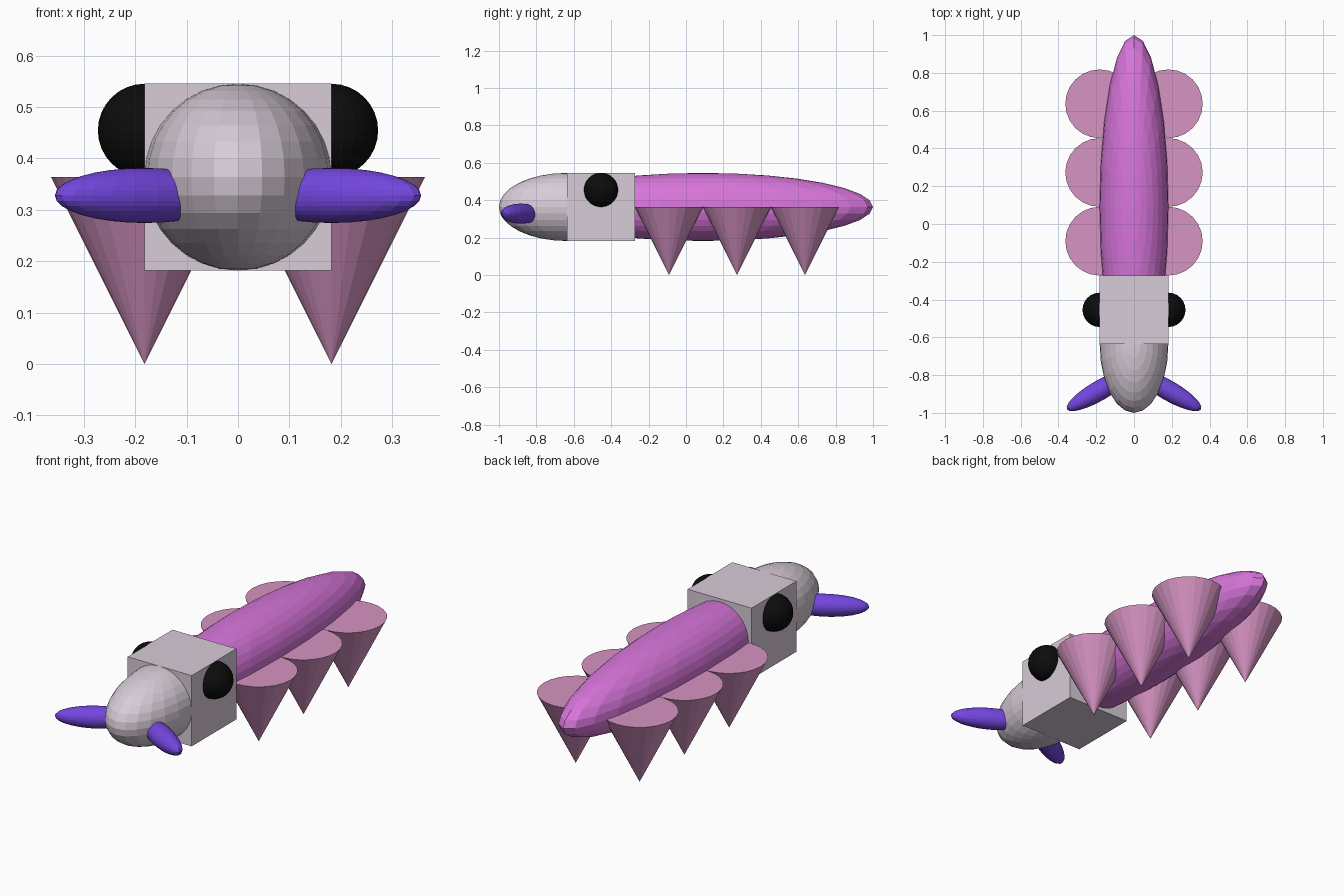
import bpy, math

if "Cube" in bpy.data.objects:
    bpy.data.objects.remove(bpy.data.objects["Cube"])

U = 2 / 11  # model grid unit


def material(name, rgb):
    def lin(c):
        c /= 255
        return c / 12.92 if c <= 0.04045 else ((c + 0.055) / 1.055) ** 2.4
    m = bpy.data.materials.new(name)
    m.diffuse_color = (*[lin(c) for c in rgb], 1)
    m.use_nodes = True
    m.node_tree.nodes["Principled BSDF"].inputs["Base Color"].default_value = m.diffuse_color
    return m


ORCHID = material("orchid", (215, 117, 218))
PALE = material("pale lilac grey", (216, 204, 216))
PINK = material("dusty pink", (214, 148, 195))
VIOLET = material("violet", (115, 70, 222))
BLACK = material("black", (12, 12, 12))


def finish(name, mat):
    ob = bpy.context.object
    ob.name = name
    ob.data.materials.append(mat)
    return ob


def ellipsoid(name, loc, radii, mat, turn=0, seg=24, rings=16):
    bpy.ops.mesh.primitive_uv_sphere_add(segments=seg, ring_count=rings, radius=1,
                                         location=loc, rotation=(0, 0, turn))
    ob = finish(name, mat)
    ob.scale = radii
    return ob


# Long body, running into the head
ellipsoid("body", (0, 0.5 * U, 2 * U), (U, 5 * U, U), ORCHID)

# Box head and rounded snout
bpy.ops.mesh.primitive_cube_add(size=2 * U, location=(0, -2.5 * U, 2 * U))
finish("head", PALE)
ellipsoid("snout", (0, -3.5 * U, 2 * U), (U, 2 * U, U), PALE)

for side, s in (("left", -1), ("right", 1)):
    # Eyes
    ellipsoid(f"{side}_eye", (s * U, -2.5 * U, 2.5 * U), (U / 2,) * 3, BLACK)
    # Splayed mandibles
    ellipsoid(f"{side}_mandible", (s * 0.182, -0.881, 0.328),
              (0.2, 0.0535, 0.0535), VIOLET, turn=-s * math.radians(30))
    # Pointed legs, tip down
    for i in range(3):
        bpy.ops.mesh.primitive_cone_add(vertices=24, radius1=0, radius2=U, depth=2 * U,
                                        location=(s * U, (-0.5 + 2 * i) * U, U))
        finish(f"{side}_leg_{i + 1}", PINK)
